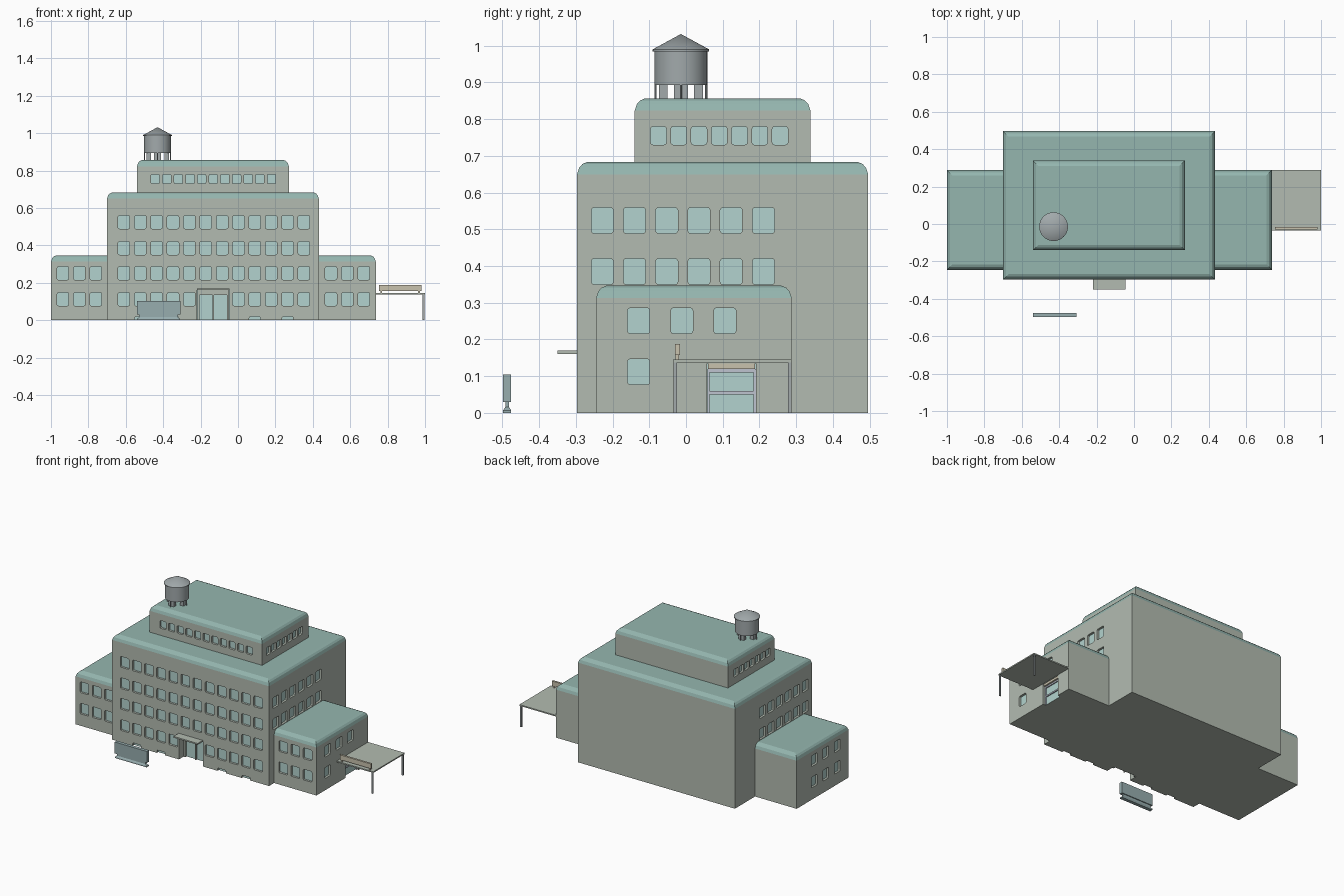
import bpy, bmesh, math
from mathutils import Matrix

if "Cube" in bpy.data.objects:
    bpy.data.objects.remove(bpy.data.objects["Cube"])


def mat(name, r, g, b):
    m = bpy.data.materials.new(name)
    m.diffuse_color = (r, g, b, 1)
    m.use_nodes = True
    m.node_tree.nodes["Principled BSDF"].inputs["Base Color"].default_value = m.diffuse_color
    return m


WALL = mat("wall", 0.45, 0.50, 0.44)
ROOF = mat("roof", 0.30, 0.47, 0.43)
GLASS = mat("glass", 0.45, 0.65, 0.62)
METAL = mat("metal", 0.36, 0.40, 0.41)
TAN = mat("tan", 0.58, 0.54, 0.42)
SIGN = mat("sign", 0.31, 0.42, 0.43)
TRIM = mat("trim", 0.52, 0.55, 0.63)


def finish(name, bm, mats):
    bmesh.ops.recalc_face_normals(bm, faces=bm.faces)
    me = bpy.data.meshes.new(name)
    bm.to_mesh(me)
    bm.free()
    for m in mats:
        me.materials.append(m)
    ob = bpy.data.objects.new(name, me)
    bpy.context.collection.objects.link(ob)
    return ob


def loft(name, sections, mats, roof_from=99):
    """Stack rectangles (x0, x1, y0, y1, z) into a closed solid."""
    bm = bmesh.new()
    rings = [[bm.verts.new(p) for p in ((a, c, z), (b, c, z), (b, d, z), (a, d, z))]
             for a, b, c, d, z in sections]
    bm.faces.new(rings[0])
    for i in range(len(rings) - 1):
        for k in range(4):
            n = (k + 1) % 4
            f = bm.faces.new((rings[i][k], rings[i][n], rings[i + 1][n], rings[i + 1][k]))
            f.material_index = int(i >= roof_from)
    bm.faces.new(rings[-1]).material_index = int(roof_from < 99)
    return finish(name, bm, mats)


def box(name, x0, x1, y0, y1, z0, z1, m):
    return loft(name, [(x0, x1, y0, y1, z0), (x0, x1, y0, y1, z1)], [m])


def block(name, x0, x1, y0, y1, z0, z1):
    """Wall block with a rounded roof cap."""
    steps = [(0, z0), (0, z1 - 0.034), (0.006, z1 - 0.016), (0.015, z1 - 0.006), (0.029, z1)]
    return loft(name, [(x0 + i, x1 - i, y0 + i, y1 - i, z) for i, z in steps],
                [WALL, ROOF, GLASS], 1)


def opening(bm, side, wall, u, z, w, h, depth=0.014, r=0.007):
    """Add a rounded cutter; its inner face becomes the window glass."""
    pts = []
    for sx, sz, a0 in ((1, 1, 0), (-1, 1, 90), (-1, -1, 180), (1, -1, 270)):
        for a in (0, 45, 90):
            t = math.radians(a0 + a)
            pts.append((u + sx * (w / 2 - r) + r * math.cos(t),
                        z + sz * (h / 2 - r) + r * math.sin(t)))

    def place(d):
        if side == "front":
            return [bm.verts.new((p, wall - d, q)) for p, q in pts]
        s = 1 if side == "right" else -1
        return [bm.verts.new((wall + s * d, p, q)) for p, q in pts]
    outer, inner = place(0.02), place(-depth)
    bm.faces.new(outer)
    bm.faces.new(inner).material_index = 2
    for i in range(len(pts)):
        j = (i + 1) % len(pts)
        bm.faces.new((outer[i], outer[j], inner[j], inner[i]))


def cut(ob, bm):
    c = finish("window_cutter", bm, [WALL, ROOF, GLASS])
    c.hide_render = True
    mod = ob.modifiers.new("windows", "BOOLEAN")
    mod.operation, mod.solver, mod.object = "DIFFERENCE", "EXACT", c
    bpy.context.view_layer.objects.active = ob
    bpy.ops.object.modifier_apply(modifier=mod.name)
    bpy.data.objects.remove(c)


ROWS = (0.112, 0.251, 0.385, 0.524)

# main block, windows on front and both sides
main = block("main_block", -0.70, 0.432, -0.297, 0.496, 0, 0.684)
cb = bmesh.new()
for i in range(12):
    x = -0.61 + i * 0.0875
    for k, z in enumerate(ROWS):
        if not (k == 0 and i in (5, 6)):
            opening(cb, "front", -0.297, x, z, 0.062, 0.07)
    if i in (1, 3, 8, 10):
        opening(cb, "front", -0.297, x, -0.016, 0.06, 0.07)
for side, wall in (("right", 0.432), ("left", -0.70)):
    for i in range(6):
        for z in ROWS[2:]:
            opening(cb, side, wall, -0.228 + i * 0.0878, z, 0.06, 0.07)
opening(cb, "front", -0.297, -0.132, 0.06, 0.172, 0.206, 0.06, 0.001)
cut(main, cb)

# penthouse block
top = block("penthouse", -0.54, 0.272, -0.14, 0.339, 0.67, 0.857)
cb = bmesh.new()
for i in range(11):
    opening(cb, "front", -0.14, -0.443 + i * 0.0622, 0.755, 0.045, 0.05)
for side, wall in (("right", 0.272), ("left", -0.54)):
    for i in range(7):
        opening(cb, side, wall, -0.075 + i * 0.0552, 0.755, 0.043, 0.05)
cut(top, cb)

# side wings
for side, x0, x1, wall, cols in (("left", -1, -0.67, -1, (-0.936, -0.848, -0.76)),
                                 ("right", 0.40, 0.737, 0.737, (0.497, 0.585, 0.673))):
    wing = block(side + "_wing", x0, x1, -0.245, 0.288, 0, 0.347)
    cb = bmesh.new()
    for k, z in enumerate(ROWS[:2]):
        for x in cols:
            opening(cb, "front", -0.245, x, z, 0.062, 0.07)
        for i in range(3):
            if side == "left" or k == 1 or i == 0:
                opening(cb, side, wall, -0.129 + i * 0.1175, z, 0.06, 0.07)
    if side == "right":
        opening(cb, side, wall, 0.124, 0.035, 0.134, 0.20, 0.02, 0.001)
    cut(wing, cb)

# entrance: canopy, frame and doors
box("entrance_canopy", -0.22, -0.046, -0.35, -0.29, 0.161, 0.17, WALL)
box("door_lintel", -0.217, -0.047, -0.25, -0.236, 0.135, 0.162, WALL)
for i, x in enumerate((-0.217, -0.135, -0.058)):
    box("door_post_%d" % i, x, x + (0.006 if i == 1 else 0.011), -0.25, -0.236, 0, 0.136, WALL)

# loading door trim
box("loading_door_header", 0.72, 0.734, 0.06, 0.188, 0.12, 0.134, TAN)
for i, z in enumerate((0.05, 0.11)):
    box("loading_door_bar_%d" % i, 0.715, 0.724, 0.058, 0.19, z, z + 0.009, TRIM)
for i, y in enumerate((0.058, 0.184)):
    box("loading_door_jamb_%d" % i, 0.715, 0.724, y, y + 0.006, 0, 0.12, TRIM)

# side canopy with posts and sign board
box("side_canopy", 0.73, 1.0, -0.035, 0.288, 0.137, 0.145, WALL)
for i, y in enumerate((-0.034, 0.278)):
    box("canopy_post_%d" % i, 0.986, 0.996, y, y + 0.009, 0, 0.138, METAL)
box("canopy_sign_board", 0.755, 0.98, -0.03, -0.017, 0.157, 0.188, TAN)
for i, x in enumerate((0.762, 0.963)):
    box("canopy_sign_foot_%d" % i, x, x + 0.009, -0.028, -0.019, 0.144, 0.158, TAN)

# free-standing sign
box("lawn_sign_board", -0.541, -0.308, -0.498, -0.476, 0.03, 0.104, SIGN)
loft("lawn_sign_base", [(-0.54, -0.31, -0.498, -0.476, 0), (-0.54, -0.31, -0.498, -0.476, 0.007),
                        (-0.528, -0.322, -0.492, -0.482, 0.016),
                        (-0.528, -0.322, -0.492, -0.482, 0.031)], [SIGN])

# water tank: tub, conical roof, pedestals and rods
CX, CY = -0.43, -0.014


def cone(name, r1, r2, x, y, z0, z1, n=32):
    bm = bmesh.new()
    bmesh.ops.create_cone(bm, cap_ends=True, segments=n, radius1=r1, radius2=r2, depth=z1 - z0,
                          matrix=Matrix.Translation((x, y, (z0 + z1) / 2)))
    ob = finish(name, bm, [METAL])
    bpy.ops.object.select_all(action="DESELECT")
    ob.select_set(True)
    bpy.context.view_layer.objects.active = ob
    bpy.ops.object.shade_smooth_by_angle()
    return ob


cone("tank_tub", 0.072, 0.072, CX, CY, 0.893, 0.988)
cone("tank_rim", 0.077, 0.077, CX, CY, 0.985, 0.99)
cone("tank_roof", 0.077, 0.0, CX, CY, 0.99, 1.032)
for i in range(4):
    a = i * math.pi / 2
    c, s = round(math.cos(a)), round(math.sin(a))
    x, y = CX + 0.048 * c, CY + 0.048 * s
    hx, hy = (0.012, 0.019) if c else (0.019, 0.012)
    box("tank_leg_%d" % i, x - hx, x + hx, y - hy, y + hy, 0.85, 0.895, METAL)
    cone("tank_rod_%d" % i, 0.003, 0.003, CX + 0.069 * c, CY + 0.069 * s, 0.85, 0.895, 8)
